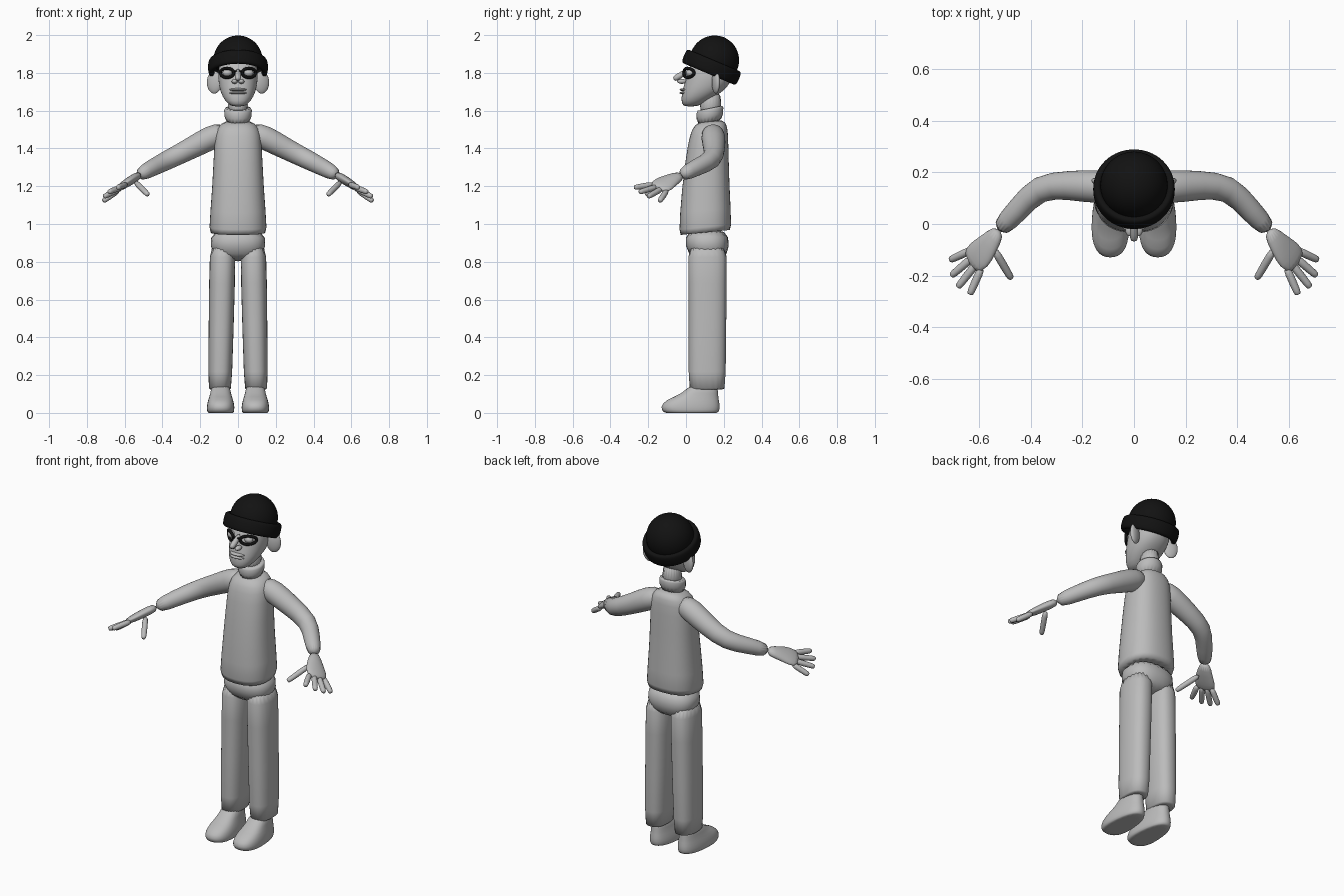
import bpy, bmesh, math
from mathutils import Vector, Matrix

cube = bpy.data.objects.get("Cube")
if cube:
    bpy.data.objects.remove(cube)


def material(name, value):
    mat = bpy.data.materials.new(name)
    mat.use_nodes = True
    colour = (value, value, value, 1)
    mat.diffuse_color = colour
    mat.node_tree.nodes["Principled BSDF"].inputs["Base Color"].default_value = colour
    return mat


GREY = material("plain grey", .5)
BLACK = material("soft black", .006)


def finish(name, bm, mat=GREY, mirror=False):
    """Turn a bmesh into a smooth object, mirrored across x when asked."""
    bmesh.ops.recalc_face_normals(bm, faces=bm.faces)
    mesh = bpy.data.meshes.new(name)
    bm.to_mesh(mesh)
    bm.free()
    mesh.shade_smooth()
    mesh.materials.append(mat)
    ob = bpy.data.objects.new(name, mesh)
    bpy.context.collection.objects.link(ob)
    if mirror:
        ob.modifiers.new("Mirror", 'MIRROR').use_mirror_merge = False
    ob.modifiers.new("Subdivision", 'SUBSURF').levels = 1


def skin(bm, rings, closed=False):
    """Bridge successive rings; cap the ends unless the path is closed."""
    loops = [[bm.verts.new(point) for point in ring] for ring in rings]
    pairs = list(zip(loops, loops[1:]))
    if closed:
        pairs.append((loops[-1], loops[0]))
    else:
        bm.faces.new(loops[0])
        bm.faces.new(loops[-1])
    for low, high in pairs:
        for i in range(len(low)):
            bm.faces.new((low[i - 1], low[i], high[i], high[i - 1]))


def around(count, power=2):
    """Points of a unit circle, squarer as the power rises."""
    for i in range(count):
        angle = math.tau * i / count
        c, s = math.cos(angle), math.sin(angle)
        yield (math.copysign(abs(c) ** (2 / power), c),
               math.copysign(abs(s) ** (2 / power), s))


def section(z, half_width, front, back, centre=0, power=2.4, skew=0, taper=0):
    """Horizontal section; skew raises its back and taper narrows it."""
    middle, depth = (front + back) / 2, (back - front) / 2
    return [Vector((centre + half_width * u * (1 - taper * v), middle + depth * v,
                    z + skew * depth * v)) for u, v in around(20, power)]


def folded(ring, rise):
    """Inner edge of a hem, set in from the given ring."""
    middle = sum(ring, Vector()) / len(ring)
    return [p.lerp(middle, .12) + Vector((0, 0, rise)) for p in ring]


def stack(name, rows, mirror=False, start_fold=None, end_fold=None, **shape):
    rings = [section(*row, **shape) for row in rows]
    if start_fold is not None:
        rings.insert(0, folded(rings[0], start_fold))
    if end_fold is not None:
        rings.append(folded(rings[-1], end_fold))
    bm = bmesh.new()
    skin(bm, rings)
    finish(name, bm, GREY, mirror)


def tube(bm, path, wide=(0, 0, 1), count=12, closed=False):
    """Sweep along (x, y, z, radius[, radius along the wide axis])."""
    points, rings, last = [Vector(p[:3]) for p in path], [], len(path) - 1
    for i, p in enumerate(path):
        if closed:
            along = points[(i + 1) % len(points)] - points[i - 1]
        else:
            along = points[min(i + 1, last)] - points[max(i - 1, 0)]
        along.normalize()
        side = Vector(wide)
        side = (side - along * side.dot(along)).normalized()
        normal = along.cross(side)
        rings.append([points[i] + side * p[-1] * u + normal * p[3] * v
                      for u, v in around(count)])
    skin(bm, rings, closed)


def ball(bm, centre, radii, turn=0):
    place = Matrix.Translation(centre) @ Matrix.Rotation(turn, 4, 'Z')
    bmesh.ops.create_uvsphere(bm, u_segments=20, v_segments=12, radius=1,
                              matrix=place @ Matrix.Diagonal((*radii, 1)))


# Sweater body with a folded hem, and its collar
stack("sweater_body", [
    (.935, .16, -.042, .246), (1.2, .136, -.025, .23), (1.45, .127, .01, .225),
    (1.51, .115, .03, .22), (1.55, .07, .06, .2)], start_fold=.03, skew=.1)
stack("collar", [(1.52, .075, .05, .2), (1.62, .076, .055, .2)],
      end_fold=-.01, skew=.2, power=2)

# Trousers: seat and two straight legs
stack("trouser_seat", [(.98, .14, 0, .22), (.88, .156, -.012, .236), (.8, .11, .04, .2)])
stack("trouser_legs", [
    (.9, .07, 0, .225, .08), (.78, .07, .015, .215, .083), (.1, .064, .01, .213, .096)],
    mirror=True, end_fold=.03)

# Shoes, broad at the toe and narrow at the heel
stack("shoes", [
    (0, .07, -.12, .175), (.03, .074, -.14, .182), (.07, .066, -.11, .175),
    (.1, .053, -.02, .17), (.16, .048, .03, .17)],
    mirror=True, start_fold=0, centre=.092, taper=.16)

# Sleeves bent at the elbow
bm = bmesh.new()
tube(bm, [(.06, .14, 1.49, .055), (.14, .145, 1.46, .068), (.25, .15, 1.4, .058),
          (.37, .148, 1.34, .053), (.45, .055, 1.3, .046), (.53, -.03, 1.255, .039)], count=16)
finish("sleeves", bm, mirror=True)

# Hands: flat palm, four fingers fanned along an arc, and a thumb
bm = bmesh.new()
little_base, index_base = Vector((.63, -.1, 1.18)), Vector((.59, -.165, 1.21))
little_tip, index_tip = Vector((.715, -.14, 1.12)), Vector((.638, -.275, 1.193))
bulge = Vector((.025, -.02, 0))
tube(bm, [(.52, -.02, 1.26, .024, .028), (.57, -.085, 1.23, .024, .05),
          (.6, -.12, 1.21, .022, .065), (.64, -.155, 1.185, .014, .055)],
     index_base - little_base, 16)
digits = [(little_base.lerp(index_base, t),
           little_tip.lerp(index_tip, t) + bulge * math.sin(math.pi * t))
          for t in (0, 1 / 3, 2 / 3, 1)]
digits.append((Vector((.545, -.095, 1.225)), Vector((.475, -.214, 1.153))))
for base, tip in digits:
    tube(bm, [(*base.lerp(tip, t), radius)
              for t, radius in ((0, .018), (.5, .017), (.9, .016), (1, .012))], count=8)
finish("hands", bm, mirror=True)

# Neck and head
stack("neck", [(1.54, .056, .07, .18), (1.72, .056, .07, .2)], power=2)
stack("head", [
    (1.62, .035, -.015, .06), (1.65, .069, -.027, .11), (1.7, .096, -.022, .2),
    (1.76, .106, -.005, .247), (1.83, .107, .01, .257), (1.92, .07, .08, .22)], power=2.2)

# Nose with nostrils
bm = bmesh.new()
tube(bm, [(0, .02, 1.82, .011), (0, -.04, 1.78, .019), (0, -.068, 1.765, .014)])
for side in (-1, 1):
    ball(bm, (side * .018, -.022, 1.755), (.016, .026, .013))
finish("nose", bm)

# Lips, eyelids and ears
bm = bmesh.new()
for height in (1.694, 1.711):
    ball(bm, (0, 0, height), (.048, .035, .009))
finish("lips", bm)
bm = bmesh.new()
ball(bm, (.056, .022, 1.8), (.026, .022, .02))
finish("eyelids", bm, mirror=True)
bm = bmesh.new()
ball(bm, (.126, .158, 1.75), (.042, .018, .06), .35)
finish("ears", bm, mirror=True)

# Spectacle frames that follow the curve of the face
bm = bmesh.new()
rim = []
for u, v in around(20):
    x = .058 + .036 * u
    rim.append((x, 6.5 * x * x - .014, 1.8 + .025 * v, .009))
tube(bm, rim, (0, 1, 0), 8, closed=True)
tube(bm, [(0, -.018, 1.808, .006), (.026, -.008, 1.806, .006)])
finish("spectacle_frames", bm, BLACK, mirror=True)

# Knitted hat: round crown and rolled band, tipped backwards
tilt = Matrix.Translation((0, .135, 1.83)) @ Matrix.Rotation(-.4, 4, 'X')


def lathe(name, profile, closed=False):
    bm = bmesh.new()
    skin(bm, [[tilt @ Vector((radius * u, radius * v, height)) for u, v in around(32)]
              for radius, height in profile], closed)
    finish(name, bm, BLACK)


angles = [math.radians(a) for a in range(-20, 90, 12)]
lathe("hat_crown", [(.132 * math.cos(a), .04 + .132 * math.sin(a)) for a in angles])
lathe("hat_band", [(.143 + .017 * u, .04 * v) for u, v in around(12, 3)], closed=True)
